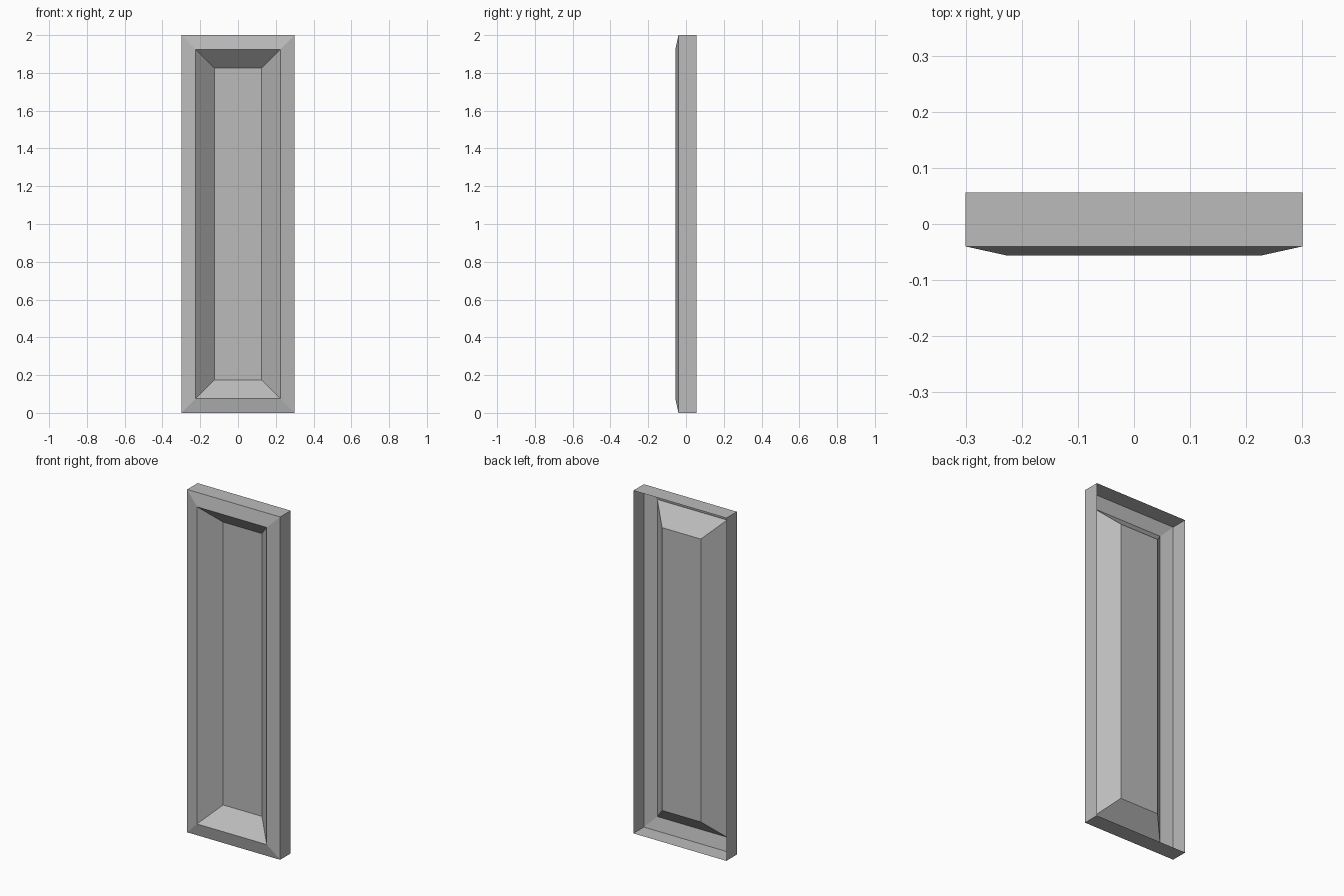
import bpy, bmesh

if "Cube" in bpy.data.objects:
    bpy.data.objects.remove(bpy.data.objects["Cube"])

W, H = 0.6, 2.0

# plain grey material
grey = bpy.data.materials.new("plain grey")
grey.diffuse_color = (0.5, 0.5, 0.5, 1)
grey.use_nodes = True
grey.node_tree.nodes["Principled BSDF"].inputs["Base Color"].default_value = grey.diffuse_color

# rectangular rings of the pressed panel, back to front to recess: (inset, y)
rings = [
    (0.0, 0.0565),     # open back rim
    (0.0, -0.04),      # front edge of outer walls
    (0.075, -0.0565),  # raised lip of the bevelled border
    (0.175, 0.042),    # recessed centre panel
]

bm = bmesh.new()


def ring(inset, y):
    x, lo, hi = W / 2 - inset, inset, H - inset
    return [bm.verts.new(p) for p in ((-x, y, lo), (x, y, lo), (x, y, hi), (-x, y, hi))]


# side walls, border and recess slopes
loops = [ring(*r) for r in rings]
for a, b in zip(loops, loops[1:]):
    for i in range(4):
        j = (i + 1) % 4
        bm.faces.new((a[i], a[j], b[j], b[i]))

# flat centre panel facing the front
bm.faces.new(loops[-1])

mesh = bpy.data.meshes.new("recessed_panel")
bm.to_mesh(mesh)
bm.free()
mesh.materials.append(grey)
panel = bpy.data.objects.new("recessed_panel", mesh)
bpy.context.collection.objects.link(panel)
